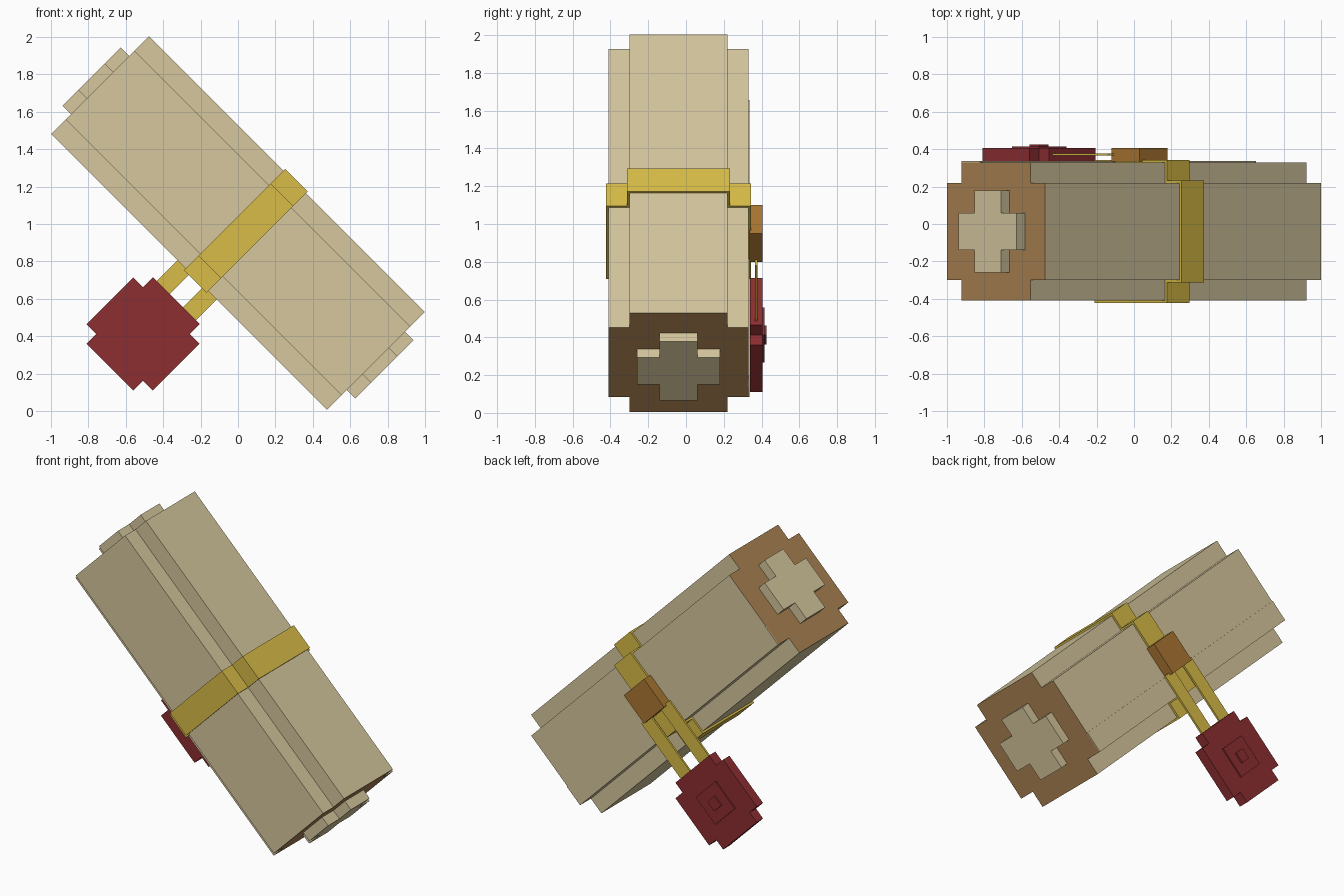
import bpy, bmesh, math
from mathutils import Matrix, Vector

cube = bpy.data.objects.get("Cube")
if cube:
    bpy.data.objects.remove(cube, do_unlink=True)


def material(name, rgb):
    def lin(c):
        c /= 255
        return c / 12.92 if c <= 0.04045 else ((c + 0.055) / 1.055) ** 2.4
    col = [lin(c) for c in rgb] + [1.0]
    m = bpy.data.materials.new(name)
    m.use_nodes = True
    m.diffuse_color = col
    bsdf = next(n for n in m.node_tree.nodes if n.type == 'BSDF_PRINCIPLED')
    bsdf.inputs["Base Color"].default_value = col
    bsdf.inputs["Roughness"].default_value = 0.8
    return m


PAPER = material("parchment", (214, 199, 158))
BROWN = material("rolled_end_brown", (170, 131, 82))
GOLD = material("gold_ribbon", (216, 188, 72))
KNOT = material("knot_brown", (170, 118, 50))
RED = material("wax_red", (141, 46, 49))

# Local frame: x along the roll, y front to back, z across; tilted 45 degrees
CENTRE_Y = -0.04
TILT = Matrix.Translation((0, CENTRE_Y, 1.005)) @ Matrix.Rotation(math.radians(45), 4, 'Y')


def plus(a, b):
    """Outline of a square with notched corners: arm reach a, arm half width b."""
    quarter = [(a, b), (b, b), (b, a)]
    pts = []
    for k in range(4):
        c, s = (1, 0, -1, 0)[k], (0, 1, 0, -1)[k]
        pts += [(c * p - s * q, s * p + c * q) for p, q in quarter]
    return pts


def finish(name, bm, *mats):
    bmesh.ops.recalc_face_normals(bm, faces=bm.faces[:])
    me = bpy.data.meshes.new(name)
    bm.to_mesh(me)
    bm.free()
    for m in mats:
        me.materials.append(m)
    ob = bpy.data.objects.new(name, me)
    ob.matrix_world = TILT
    bpy.context.collection.objects.link(ob)
    return ob


def prism(name, outline, axis, lo, hi, mats, centre=(0, 0)):
    """Extrude an outline along local x (0) or y (1)."""
    bm = bmesh.new()

    def place(p, q, d):
        p, q = p + centre[0], q + centre[1]
        return (d, p, q) if axis == 0 else (p, d, q)
    face = bm.faces.new([bm.verts.new(place(p, q, lo)) for p, q in outline])
    ext = bmesh.ops.extrude_face_region(bm, geom=[face])
    move = Vector((hi - lo, 0, 0)) if axis == 0 else Vector((0, hi - lo, 0))
    bmesh.ops.translate(bm, vec=move, verts=[g for g in ext["geom"] if isinstance(g, bmesh.types.BMVert)])
    bm.normal_update()
    if len(mats) > 1:
        for f in bm.faces:
            f.material_index = 1 if abs(f.normal[axis]) > 0.9 else 0
    return finish(name, bm, *mats)


def box(name, x, y, z, mat):
    rect = [(x[0], z[0]), (x[1], z[0]), (x[1], z[1]), (x[0], z[1])]
    return prism(name, rect, 1, y[0], y[1], [mat])


# Rolled body with brown end faces, and the inner roll showing at both ends
HALF = 1.043
prism("scroll_body", plus(0.37, 0.26), 0, -HALF, HALF, [PAPER, BROWN])
for side, lo, hi in (("upper", -1.107, -HALF), ("lower", HALF, 1.107)):
    prism(side + "_inner_roll", plus(0.22, 0.10), 0, lo, hi, [PAPER])

# Overlapping paper edge on the back
box("paper_edge", (-HALF, HALF), (0.368, 0.376), (-0.26, -0.12), PAPER)

# Ribbon wrapped round the body: an open tube given thickness
MID = 0.06
bm = bmesh.new()
rings = [[[bm.verts.new((x, p, q)) for p, q in plus(r, b)] for x in (MID - 0.085, MID + 0.085)]
         for r, b in ((0.37, 0.26), (0.383, 0.273))]
inner, outer = rings
n = len(inner[0])
for i in range(n):
    j = (i + 1) % n
    bm.faces.new((outer[0][i], outer[0][j], outer[1][j], outer[1][i]))
    bm.faces.new((inner[0][i], inner[0][j], inner[1][j], inner[1][i]))
    for e in (0, 1):
        bm.faces.new((inner[e][i], inner[e][j], outer[e][j], outer[e][i]))
finish("ribbon_band", bm, GOLD)

# Knot on the back and two hanging tails
box("ribbon_knot", (MID - 0.106, MID + 0.106), (0.375, 0.445), (-0.124, 0.088), KNOT)
for side, s in (("left", 1), ("right", -1)):
    x = sorted((MID + s * 0.05, MID + s * 0.148))
    box(side + "_ribbon_tail", x, (0.405, 0.418), (-0.62, -0.11), GOLD)

# Wax seal with raised square steps
SEAL = (MID, -0.778)
prism("wax_seal", plus(0.251, 0.177), 1, 0.378, 0.445, [RED], SEAL)
for name, r, top in (("seal_step", 0.103, 0.455), ("seal_centre", 0.036, 0.466)):
    square = [(-r, -r), (r, -r), (r, r), (-r, r)]
    prism(name, square, 1, 0.44, top, [RED], SEAL)
